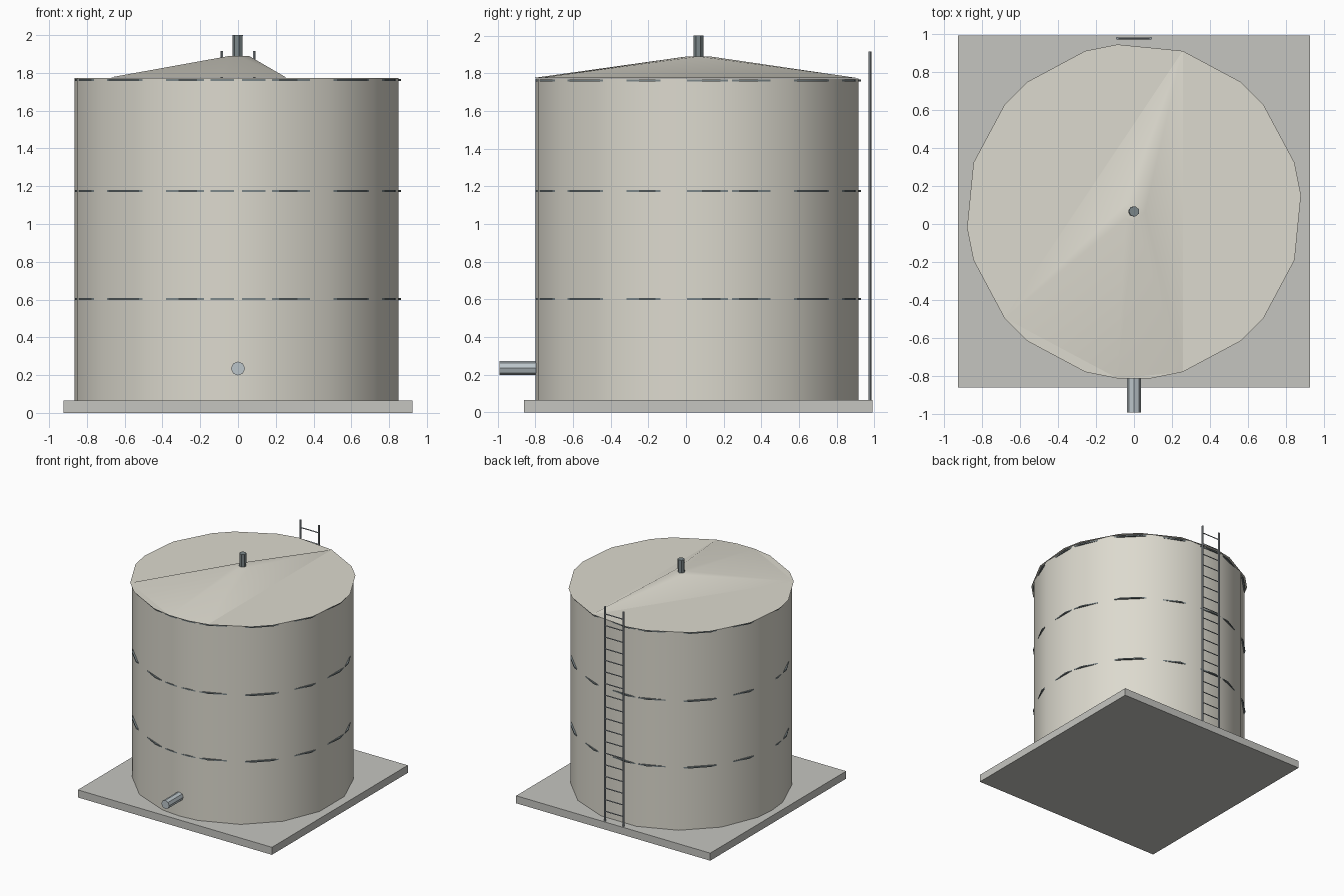
import bpy, bmesh, math
from mathutils import Vector

if "Cube" in bpy.data.objects:
    bpy.data.objects.remove(bpy.data.objects["Cube"])

CY = 0.066          # tank centre in y
STEP = 11.25        # one side of a 32-sided circle


def material(name, rgb):
    m = bpy.data.materials.new(name)
    m.diffuse_color = (*rgb, 1)
    m.use_nodes = True
    m.node_tree.nodes["Principled BSDF"].inputs["Base Color"].default_value = m.diffuse_color
    return m


TAN = material("tan_paint", (0.72, 0.70, 0.62))
CONCRETE = material("concrete", (0.56, 0.56, 0.53))
STEEL = material("steel", (0.50, 0.56, 0.59))
LADDER = material("ladder_steel", (0.33, 0.37, 0.40))
DARK = material("dark_steel", (0.20, 0.24, 0.25))


def finish(name, bm, mat, smooth=True):
    bmesh.ops.recalc_face_normals(bm, faces=bm.faces)
    me = bpy.data.meshes.new(name)
    bm.to_mesh(me)
    bm.free()
    ob = bpy.data.objects.new(name, me)
    bpy.context.collection.objects.link(ob)
    me.materials.append(mat)
    if smooth:
        bpy.ops.object.select_all(action='DESELECT')
        bpy.context.view_layer.objects.active = ob
        ob.select_set(True)
        bpy.ops.object.shade_smooth_by_angle(angle=math.radians(35))
    return ob


def polar(r, deg, z):
    a = math.radians(deg)
    return Vector((r * math.cos(a), CY + r * math.sin(a), z))


def prism(bm, r, angles, z0, z1, caps=True):
    lo = [bm.verts.new(polar(r, a, z0)) for a in angles]
    hi = [bm.verts.new(polar(r, a, z1)) for a in angles]
    n = len(angles)
    for i in range(n):
        j = (i + 1) % n
        bm.faces.new((lo[i], lo[j], hi[j], hi[i]))
    if caps:
        bm.faces.new(lo[::-1])
        bm.faces.new(hi)


def tube(bm, a, b, r, sides):
    a, b = Vector(a), Vector(b)
    d = b - a
    mat = d.to_track_quat('Z', 'Y').to_matrix().to_4x4()
    mat.translation = (a + b) / 2
    bmesh.ops.create_cone(bm, cap_ends=True, segments=sides, radius1=r,
                          radius2=r, depth=d.length, matrix=mat)


# square concrete slab
bm = bmesh.new()
bmesh.ops.create_cube(bm, size=1)
for v in bm.verts:
    v.co = (v.co.x * 1.85, CY + v.co.y * 1.85, 0.0325 + v.co.z * 0.065)
finish("slab", bm, CONCRETE, smooth=False)

# tank shell, unevenly faceted
bm = bmesh.new()
prism(bm, 0.866, [k * STEP for k in sorted([*range(1, 32, 2), 16, 24])], 0.06, 1.773)
finish("tank_shell", bm, TAN)

# hoops that break through the shell in dashes
rim = [(k + 0.5) * STEP for k in range(32) if k not in (2, 5, 7, 10, 13, 15, 18, 21, 26, 29, 31)]
bm = bmesh.new()
for z in (0.602, 1.175, 1.762):
    prism(bm, 0.868, rim, z - 0.005, z + 0.005)
finish("hoops", bm, DARK)

# roof: thin eaves sheet with a low peak
bm = bmesh.new()
bm.faces.new([bm.verts.new(polar(0.882, a, 1.775)) for a in rim])
corners = [(0.882, a, 1.775) for a in (73.1, 219.4, 264.4, 286.9)]
corners += [(0.058, a, 1.89) for a in (0, 85, 140, 220, 270)]
peak = [bm.verts.new(polar(*c)) for c in corners]
bmesh.ops.convex_hull(bm, input=peak)
finish("roof", bm, TAN)

# vent pipe on the peak
bm = bmesh.new()
tube(bm, (-0.002, CY, 1.87), (0.0, CY, 2.0), 0.028, 7)
finish("vent_pipe", bm, DARK)

# outlet pipe at the front
bm = bmesh.new()
tube(bm, (0, -0.99, 0.235), (0, -0.76, 0.235), 0.037, 8)
finish("outlet_pipe", bm, STEEL)

# ladder at the back
bm = bmesh.new()
for x in (-0.087, 0.087):
    tube(bm, (x, 0.976, 0.065), (x, 0.976, 1.915), 0.008, 6)
for i in range(18):
    z = 0.15 + i * 0.1
    tube(bm, (-0.087, 0.976, z), (0.087, 0.976, z), 0.005, 4)
finish("ladder", bm, LADDER)
